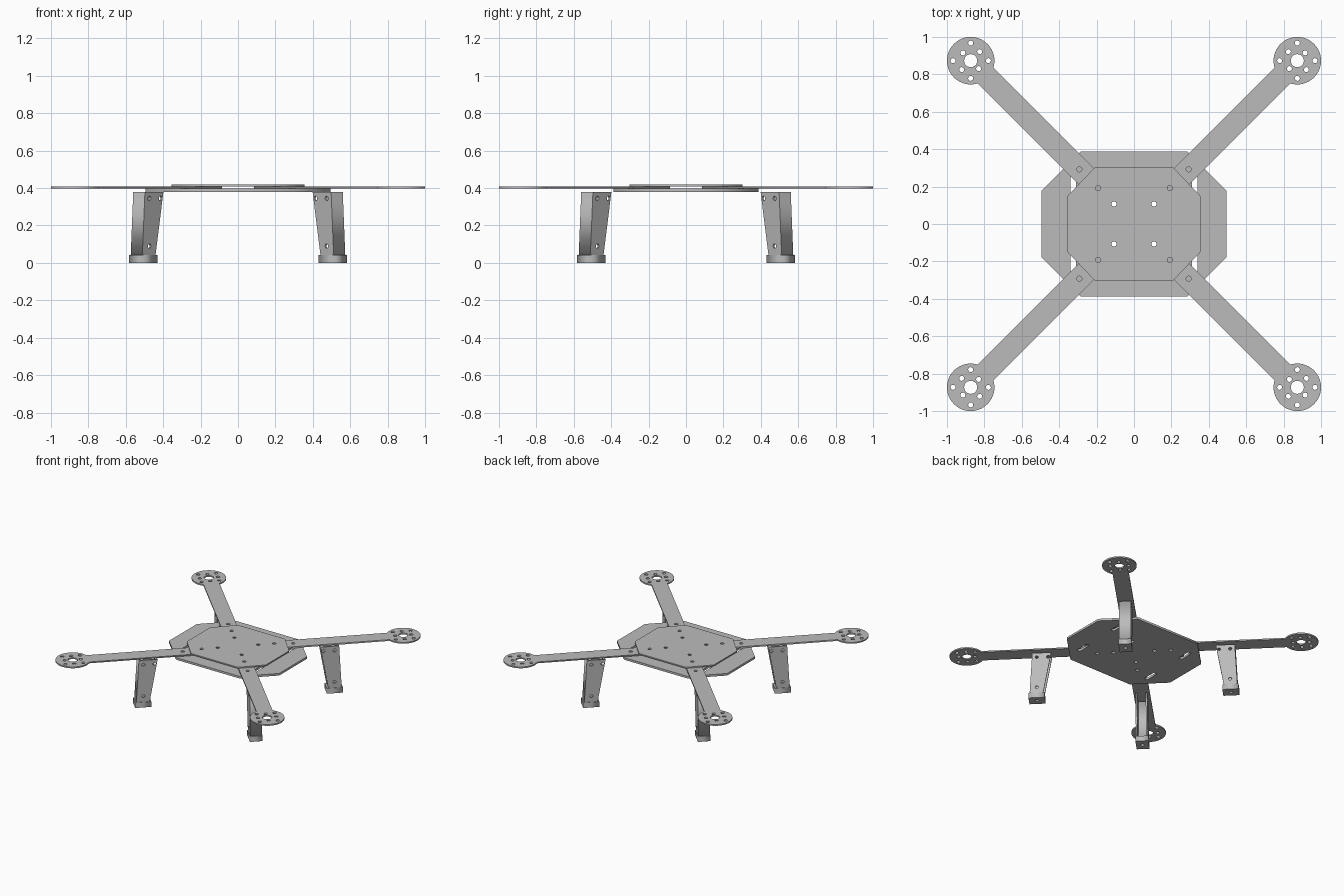
import bpy
from math import pi, cos, sin, sqrt, asin
from mathutils import Matrix

cube = bpy.data.objects.get("Cube")
if cube:
    bpy.data.objects.remove(cube, do_unlink=True)

grey = bpy.data.materials.new("light_grey")
grey.use_nodes = True
GREY = (0.5, 0.5, 0.5, 1)
grey.diffuse_color = GREY
grey.node_tree.nodes["Principled BSDF"].inputs["Base Color"].default_value = GREY


def circle(x, y, r, n=20):
    return [(x + r * cos(2 * pi * i / n), y + r * sin(2 * pi * i / n)) for i in range(n)]


def octagon(x, y, cx, cy):
    """Rectangle of half size x, y whose corners are cut at cx, cy."""
    quarter = [(x, cy), (cx, y)]
    pts = []
    for sx, sy in ((1, 1), (-1, 1), (-1, -1), (1, -1)):
        part = [(sx * a, sy * b) for a, b in quarter]
        pts += part if sx * sy > 0 else part[::-1]
    return pts


def rect(x0, x1, y0, y1):
    return [(x0, y0), (x1, y0), (x1, y1), (x0, y1)]


def sheet(name, loops, low, high, matrix=Matrix()):
    """Flat sheet from an outline and its holes, between two heights."""
    curve = bpy.data.curves.new(name, "CURVE")
    curve.dimensions = "2D"
    curve.fill_mode = "BOTH"
    curve.extrude = (high - low) / 2
    for loop in loops:
        spline = curve.splines.new("POLY")
        spline.points.add(len(loop) - 1)
        for p, (x, y) in zip(spline.points, loop):
            p.co = (x, y, 0, 1)
        spline.use_cyclic_u = True
    temp = bpy.data.objects.new(name + "_curve", curve)
    bpy.context.collection.objects.link(temp)
    bpy.context.view_layer.update()
    mesh = bpy.data.meshes.new_from_object(temp.evaluated_get(bpy.context.evaluated_depsgraph_get()))
    bpy.data.objects.remove(temp, do_unlink=True)
    mesh.transform(matrix @ Matrix.Translation((0, 0, (low + high) / 2)))
    mesh.materials.clear()
    mesh.materials.append(grey)
    obj = bpy.data.objects.new(name, mesh)
    bpy.context.collection.objects.link(obj)
    return obj


SIGNS = [(1, 1), (-1, 1), (-1, -1), (1, -1)]
HOLE = 0.0135
bolts = [circle(sx * d, sy * d, HOLE) for d in (0.107, 0.192) for sx, sy in SIGNS]

# Body plates, the lower one with strap slots
slots = [rect(*sorted((sx * 0.31, sx * 0.34)), *sorted((sy * 0.14, sy * 0.25))) for sx, sy in SIGNS]
sheet("bottom_plate", [octagon(0.495, 0.388, 0.285, 0.178)] + bolts + slots, 0.38, 0.397)
sheet("top_plate", [octagon(0.355, 0.302, 0.21, 0.15)] + bolts, 0.408, 0.418)

# Arm outline: straight bar running into a round motor mount
HUB, R, HALF = 0.873 * sqrt(2), 0.127, 0.06
open_angle = pi - asin(HALF / R)
steps = 40
arm = [(0.18, HALF), (0.18, -HALF)]
for i in range(steps + 1):
    a = -open_angle + 2 * open_angle * i / steps
    arm.append((HUB + R * cos(a), R * sin(a)))
arm_holes = [circle(HUB, 0, 0.035, 28), circle(0.413, 0, HOLE)]
for k in range(4):
    a = k * pi / 2
    arm_holes.append(circle(HUB + 0.094 * cos(a + pi / 4), 0.094 * sin(a + pi / 4), HOLE))
    d = 0.06 if k % 2 == 0 else 0.068
    arm_holes.append(circle(HUB + d * cos(a), d * sin(a), HOLE))

# Leg profile: radius across, height up
leg_side = [(0.667, 0.043), (0.767, 0.043), (0.748, 0.38), (0.608, 0.38)]
leg_holes = [circle(x, z, 0.012) for x, z in ((0.714, 0.345), (0.631, 0.345), (0.714, 0.09))]
leg_back = [(0.755, 0.043), (0.767, 0.043), (0.748, 0.38), (0.736, 0.38)]
W, T = 0.044, 0.012

for k, corner in enumerate(("back_left", "back_right", "front_right", "front_left")):
    turn = Matrix.Rotation(pi / 4 + k * pi / 2, 4, "Z")
    upright = turn @ Matrix.Rotation(pi / 2, 4, "X")
    sheet(corner + "_arm", [arm] + arm_holes, 0.397, 0.408, turn)
    # Leg: open channel of two side walls and an outer wall
    sheet(corner + "_leg_side_a", [leg_side] + leg_holes, W - T, W, upright)
    sheet(corner + "_leg_side_b", [leg_side] + leg_holes, -W, T - W, upright)
    sheet(corner + "_leg_outer_wall", [leg_back], T - W, W - T, upright)
    sheet(corner + "_foot", [rect(0.656, 0.776, -0.0475, 0.0475), circle(0.716, 0, HOLE)], 0, 0.043, turn)
